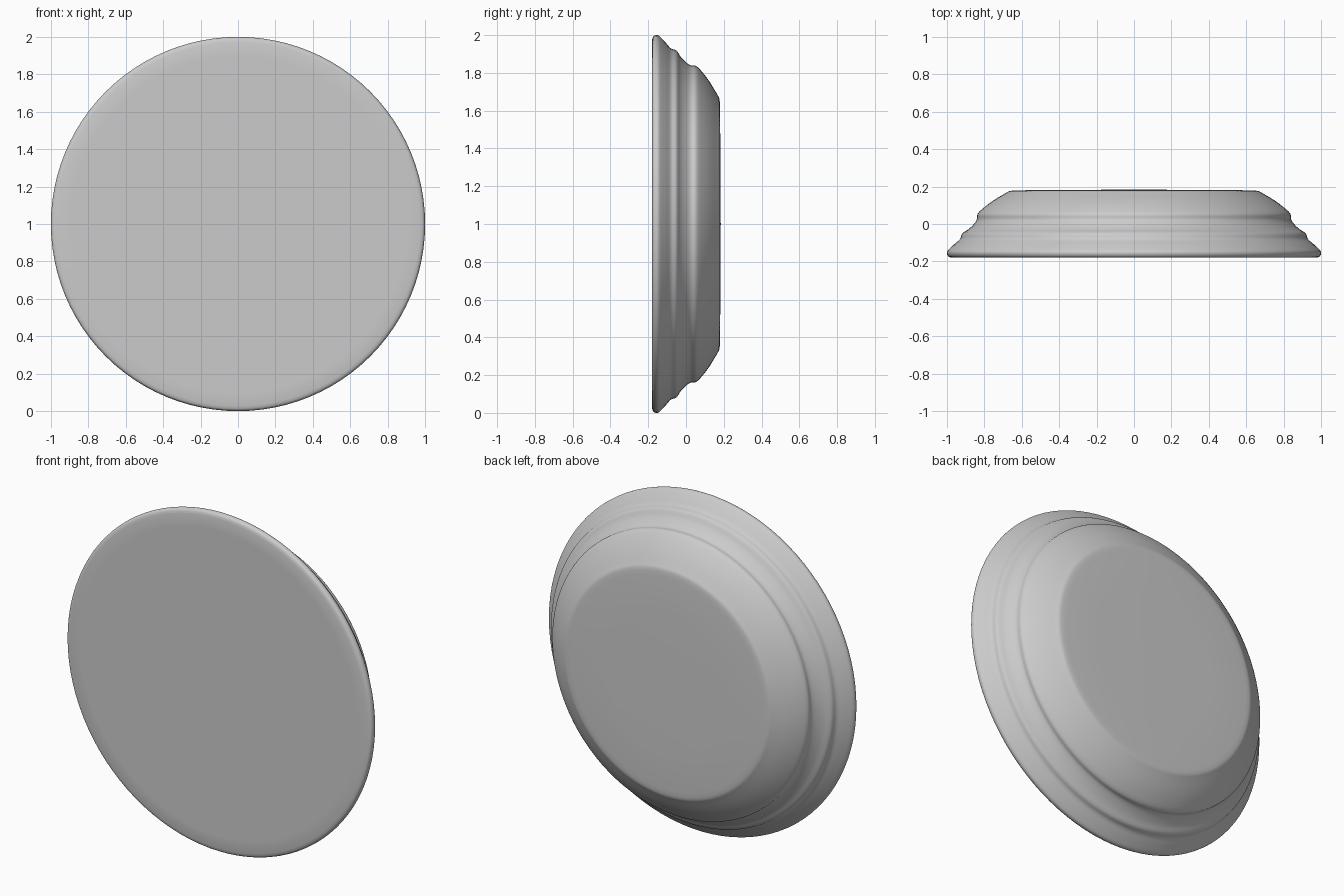
import bpy, bmesh, math
from mathutils import Vector

cube = bpy.data.objects.get("Cube")
if cube:
    bpy.data.objects.remove(cube, do_unlink=True)

SEGMENTS = 96

# Plain grey material
grey = bpy.data.materials.new("plain grey")
grey.use_nodes = True
colour = (0.6, 0.6, 0.6, 1)
grey.diffuse_color = colour
grey.node_tree.nodes["Principled BSDF"].inputs["Base Color"].default_value = colour


def smooth_curve(points, steps=4):
    """Catmull-Rom interpolation through (radius, depth) points."""
    pts = [Vector(p) for p in points]
    pts = [pts[0]] + pts + [pts[-1]]
    result = []
    for a, b, c, d in zip(pts, pts[1:], pts[2:], pts[3:]):
        for i in range(steps):
            t = i / steps
            result.append(0.5 * (2 * b + (c - a) * t + (2 * a - 5 * b + 4 * c - d) * t ** 2
                                 + (3 * b - a - 3 * c + d) * t ** 3))
    return result + [pts[-1]]


# Half profile: flat front, rounded rim, two stepped mouldings, shallow back
front = [Vector((0, -0.18)), Vector((0.9, -0.18))]
rim = smooth_curve([(0.975, -0.18), (0.992, -0.174), (1, -0.16), (0.998, -0.145), (0.985, -0.13)])
mouldings = smooth_curve([(0.985, -0.13), (0.96, -0.107), (0.93, -0.08), (0.918, -0.05),
                          (0.885, -0.028), (0.856, 0), (0.84, 0.025), (0.836, 0.055),
                          (0.80, 0.09), (0.75, 0.127), (0.69, 0.163), (0.665, 0.176),
                          (0.63, 0.18)])
back = [Vector((0.4, 0.182)), Vector((0, 0.184))]
profile = front + rim + mouldings[1:] + back

# Revolve the profile around the front-to-back axis
bm = bmesh.new()
verts = [bm.verts.new((p.x, p.y, 0)) for p in profile]
edges = [bm.edges.new(pair) for pair in zip(verts, verts[1:])]
bmesh.ops.spin(bm, geom=verts + edges, cent=(0, 0, 0), axis=(0, 1, 0),
               angle=math.tau, steps=SEGMENTS, use_merge=False)
bmesh.ops.remove_doubles(bm, verts=bm.verts, dist=0.0005)
bmesh.ops.recalc_face_normals(bm, faces=bm.faces)
bmesh.ops.translate(bm, verts=bm.verts, vec=(0, 0, 1))
mesh = bpy.data.meshes.new("stepped_disc")
bm.to_mesh(mesh)
bm.free()
mesh.materials.append(grey)
disc = bpy.data.objects.new("stepped_disc", mesh)
bpy.context.collection.objects.link(disc)

# Smooth shading with sharp edges kept
bpy.ops.object.select_all(action="DESELECT")
disc.select_set(True)
bpy.context.view_layer.objects.active = disc
bpy.ops.object.shade_smooth_by_angle(angle=math.radians(35))
